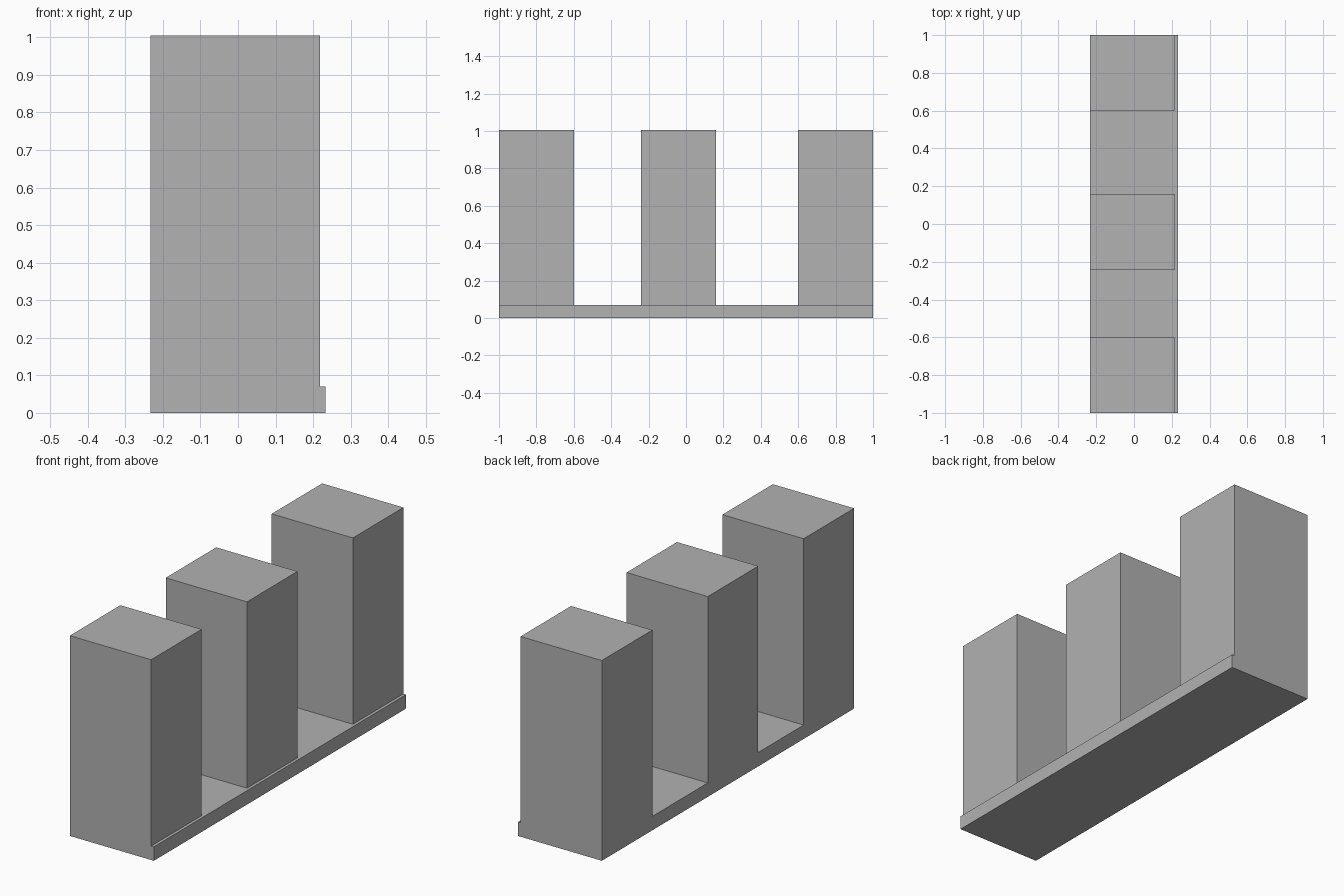
import bpy
import bmesh

cube = bpy.data.objects.get("Cube")
if cube:
    bpy.data.objects.remove(cube, do_unlink=True)

# Single plain grey
GREY = (0.445, 0.445, 0.445, 1.0)
grey = bpy.data.materials.new("plain grey")
grey.use_nodes = True
grey.diffuse_color = GREY
grey.node_tree.nodes["Principled BSDF"].inputs["Base Color"].default_value = GREY

HALF_WIDTH = 0.233
LEDGE_X = 0.218          # pillars stop short of the left edge
BASE_TOP = 0.07
PILLAR_TOP = 1.005
PILLARS = [(-1.0, -0.6), (-0.24, 0.16), (0.6, 1.0)]


def raise_faces(bm, faces, height):
    """Extrude a patch of faces straight up."""
    geom = bmesh.ops.extrude_face_region(bm, geom=faces)["geom"]
    verts = [v for v in geom if isinstance(v, bmesh.types.BMVert)]
    bmesh.ops.translate(bm, verts=verts, vec=(0, 0, height))
    return [f for f in geom if isinstance(f, bmesh.types.BMFace)]


# Footprint divided where the pillars and the ledge begin
bm = bmesh.new()
xs = [-HALF_WIDTH, LEDGE_X, HALF_WIDTH]
ys = [y for pair in PILLARS for y in pair]
rows = [[bm.verts.new((x, y, 0)) for x in xs] for y in ys]
for low, high in zip(rows, rows[1:]):
    for i in range(len(xs) - 1):
        bm.faces.new((low[i], low[i + 1], high[i + 1], high[i]))

# Base slab, then the three pillars drawn up from it
top = raise_faces(bm, bm.faces[:], BASE_TOP)
for start, end in PILLARS:
    patch = [f for f in top if f.is_valid
             and start < f.calc_center_median().y < end
             and f.calc_center_median().x < LEDGE_X]
    raise_faces(bm, patch, PILLAR_TOP - BASE_TOP)

# Merge the flat patches into clean faces
bmesh.ops.recalc_face_normals(bm, faces=bm.faces[:])
bmesh.ops.dissolve_limit(bm, angle_limit=0.01, verts=bm.verts[:], edges=bm.edges[:])

mesh = bpy.data.meshes.new("base_with_pillars")
bm.to_mesh(mesh)
bm.free()
mesh.materials.append(grey)
bpy.context.collection.objects.link(bpy.data.objects.new("base_with_pillars", mesh))
